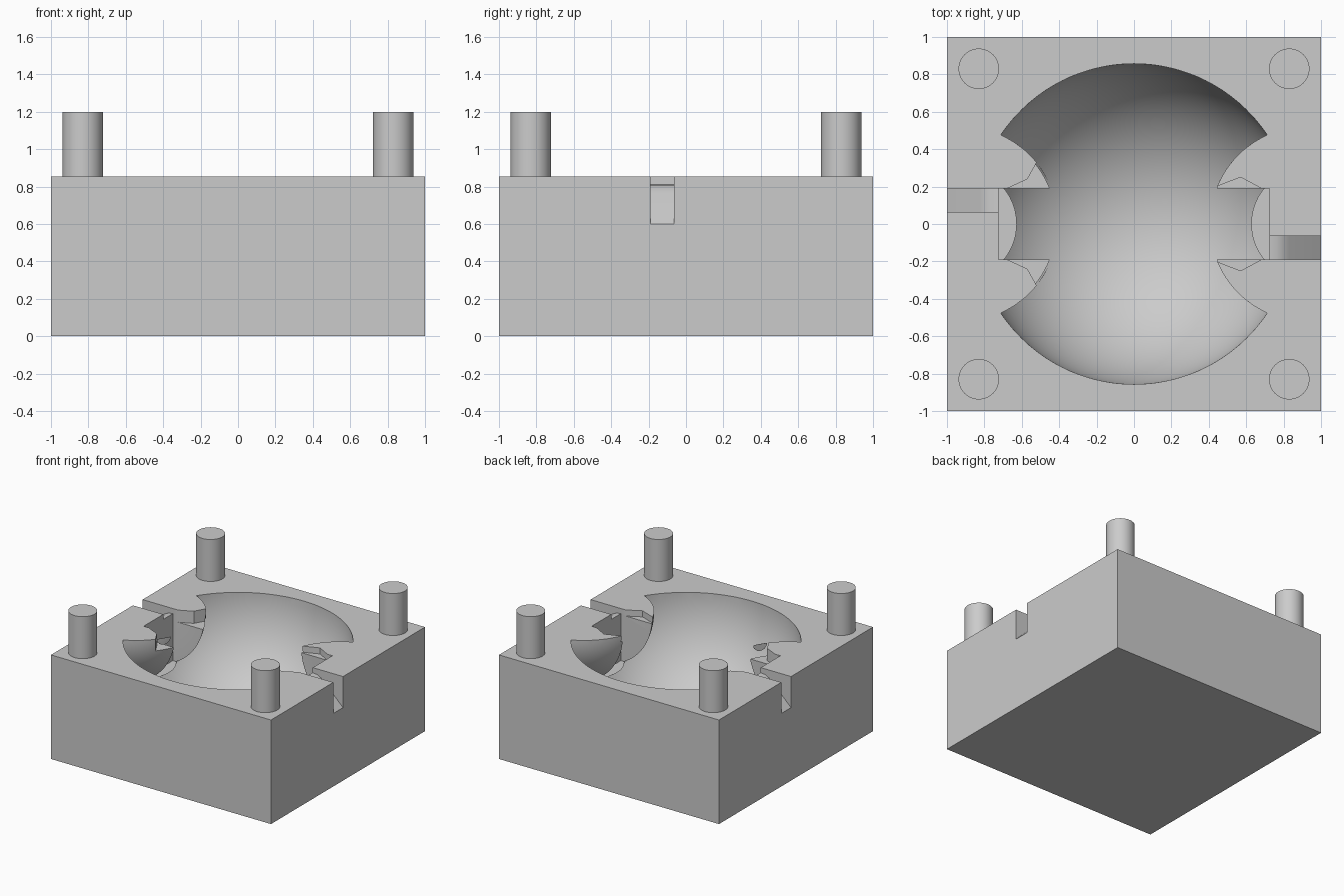
import bpy, bmesh, math
from mathutils import Matrix

cube = bpy.data.objects.get("Cube")
if cube:
    bpy.data.objects.remove(cube, do_unlink=True)

TOP = 0.855     # height of the mould block
RB = 0.857      # radius of the bowl
RL, XL = 0.522, 0.926   # radius and offset of the side bosses

grey = bpy.data.materials.new("plain grey")
grey.use_nodes = True
colour = (0.6, 0.6, 0.6, 1)
grey.diffuse_color = colour
grey.node_tree.nodes["Principled BSDF"].inputs["Base Color"].default_value = colour


def finish(name, bm):
    bmesh.ops.recalc_face_normals(bm, faces=bm.faces)
    mesh = bpy.data.meshes.new(name)
    bm.to_mesh(mesh)
    bm.free()
    mesh.materials.append(grey)
    obj = bpy.data.objects.new(name, mesh)
    bpy.context.collection.objects.link(obj)
    return obj


def box(name, x, y, z):
    bm = bmesh.new()
    bmesh.ops.create_cube(bm, size=1)
    for v in bm.verts:
        v.co = [r[0] if c < 0 else r[1] for c, r in zip(v.co, (x, y, z))]
    return finish(name, bm)


def ball(name, x, radius, squash=1):
    bm = bmesh.new()
    bmesh.ops.create_uvsphere(bm, u_segments=96, v_segments=48, radius=radius)
    turn = Matrix.Rotation(math.radians(41.5), 4, 'X')
    move = Matrix.Translation((x, 0, TOP)) @ Matrix.Diagonal((1, 1, squash, 1))
    bm.transform(move @ turn)
    return finish(name, bm)


def prism(name, points, offset):
    bm = bmesh.new()
    face = bm.faces.new([bm.verts.new(p) for p in points])
    out = bmesh.ops.extrude_face_region(bm, geom=[face])["geom"]
    bmesh.ops.translate(bm, vec=offset,
                        verts=[g for g in out if isinstance(g, bmesh.types.BMVert)])
    return finish(name, bm)


def cut(target, cutter):
    mod = target.modifiers.new("cut", 'BOOLEAN')
    mod.operation, mod.solver, mod.object = 'DIFFERENCE', 'EXACT', cutter
    bpy.context.view_layer.objects.active = target
    bpy.ops.object.modifier_apply(modifier=mod.name)
    bpy.data.objects.remove(cutter, do_unlink=True)


def smooth(obj):
    bpy.ops.object.select_all(action='DESELECT')
    obj.select_set(True)
    bpy.context.view_layer.objects.active = obj
    bpy.ops.object.shade_smooth_by_angle(angle=math.radians(30))


# Block with a round bowl, leaving a rounded boss on each side
block = box("mould_block", (-1, 1), (-1, 1), (0, TOP))
bowl = ball("bowl_cutter", 0, RB, 0.985)
for side in (-1, 1):
    cut(bowl, ball("boss_cutter", side * XL, RL))
cut(block, bowl)

for s in (-1, 1):
    # Slot through the boss
    xs = sorted((s * 0.725, s * 0.4))
    cut(block, box("slot_cutter", xs, (-0.19, 0.19), (TOP / 2, 1)))

    # Outer channel with a ramp that rounds over at its inner end
    ramp = [(1.02, 0.58), (0.83, 0.765), (0.8, 0.79), (0.765, 0.808),
            (0.715, 0.815), (0.715, 1), (1.02, 1)]
    cut(block, prism("channel_cutter",
                     [(s * x, -s * 0.19, z) for x, z in ramp], (0, s * 0.125, 0)))

    # Small corner recesses beside the slot
    tip, depth = ((0.52, 0.33), 0.1) if s < 0 else ((0.57, 0.25), 0.05)
    for t in (-1, 1):
        corners = [(0.7, 0.18), (0.42, 0.18), (0.44, 0.2), tip]
        if s < 0:
            corners += [(0.57, 0.24)]
        cut(block, prism("recess_cutter",
                         [(s * x, t * y, TOP - depth) for x, y in corners], (0, 0, 0.3)))
smooth(block)

# Locating pins at the four corners
for x, xname in ((-1, "right"), (1, "left")):
    for y, yname in ((-1, "front"), (1, "back")):
        bm = bmesh.new()
        bmesh.ops.create_cone(bm, cap_ends=True, segments=48, radius1=0.108,
                              radius2=0.108, depth=0.4)
        bm.transform(Matrix.Translation((x * 0.83, y * 0.83, 1.0)))
        smooth(finish(f"{yname}_{xname}_pin", bm))
